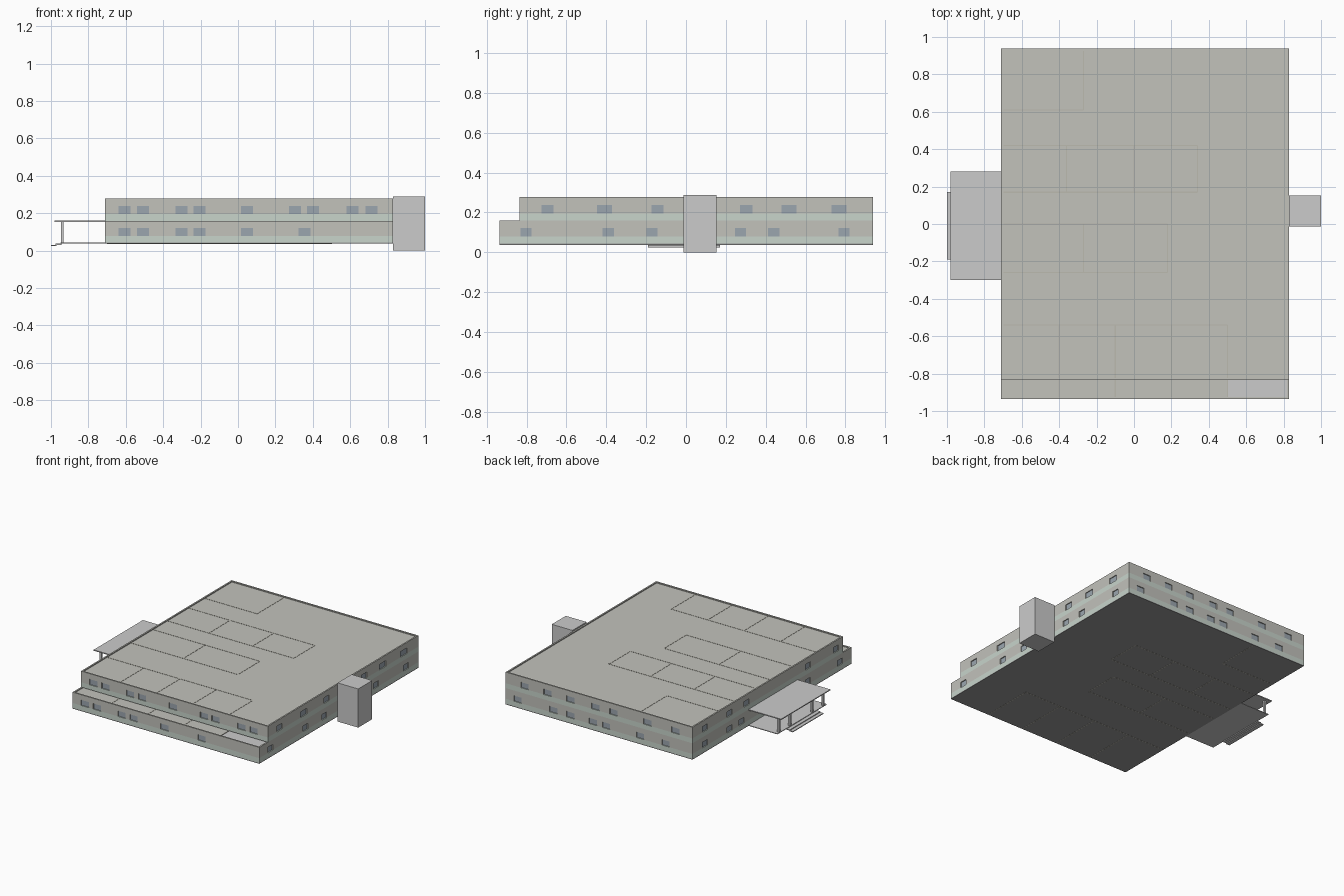
import bpy, bmesh
from mathutils import Vector

if "Cube" in bpy.data.objects:
    bpy.data.objects.remove(bpy.data.objects["Cube"])

def mat(name, c):
    m = bpy.data.materials.new(name)
    m.diffuse_color = (*c, 1)
    m.use_nodes = True
    m.node_tree.nodes["Principled BSDF"].inputs["Base Color"].default_value = m.diffuse_color
    return m

WALL = mat("wall_plaster", (0.54, 0.54, 0.50))
BAND = mat("pale_green_band", (0.58, 0.66, 0.60))
GLASS = mat("window_glass", (0.33, 0.38, 0.43))
TRIM = mat("partition_stone", (0.50, 0.49, 0.43))
DARK = mat("dark_slab", (0.32, 0.32, 0.32))

def boxes(name, items, m=None):
    """One object from a list of (x0, x1, y0, y1, z0, z1) boxes."""
    bm = bmesh.new()
    for x0, x1, y0, y1, z0, z1 in items:
        c = Vector(((x0 + x1) / 2, (y0 + y1) / 2, (z0 + z1) / 2))
        s = Vector((abs(x1 - x0), abs(y1 - y0), z1 - z0))
        for v in bmesh.ops.create_cube(bm, size=1)["verts"]:
            v.co = c + v.co * s
    me = bpy.data.meshes.new(name)
    bm.to_mesh(me)
    bm.free()
    ob = bpy.data.objects.new(name, me)
    bpy.context.collection.objects.link(ob)
    if m:
        me.materials.append(m)
    return ob

X0, X1, Y1 = -0.71, 0.83, 0.938
T = 0.011

def wall(name, axis, face, inward, a, b, z0, z1, wins):
    """Wall along an axis: band below, piers between windows, header above."""
    def bx(p, q, d0, d1, lo, hi):
        f0, f1 = face + inward * d0, face + inward * d1
        f0, f1 = min(f0, f1), max(f0, f1)
        return (p, q, f0, f1, lo, hi) if axis == 'x' else (f0, f1, p, q, lo, hi)
    sill, head = z0 + 0.036, z0 + 0.078
    body, glass, p = [bx(a, b, 0, T, head, z1)], [], a
    for c, w in sorted(wins):
        body.append(bx(p, c - w / 2, 0, T, sill, head))
        glass.append(bx(c - w / 2, c + w / 2, T * 0.6, T * 0.8, sill, head))
        p = c + w / 2
    body.append(bx(p, b, 0, T, sill, head))
    boxes(name + "_wall", body, WALL)
    boxes(name + "_band", [bx(a, b, 0, T, z0, sill)], BAND)
    boxes(name + "_windows", glass, GLASS)

def even(cs, w=0.064):
    return [(c, w) for c in cs]

front_up = even([-0.607, -0.507, -0.303, -0.205, 0.048, 0.305, 0.40, 0.613, 0.715])
front_low = even([-0.607, -0.507, -0.303, -0.205, 0.048, 0.355])
right_up = [(-0.695, 0.06), (-0.41, 0.075), (-0.142, 0.06),
            (0.302, 0.063), (0.517, 0.075), (0.768, 0.075)]
right_low = even([-0.803, -0.39, -0.17, 0.273, 0.44, 0.793], 0.056)
back_up = even([0.673, 0.484, 0.295, 0.089, -0.06, -0.34, -0.57])
back_low = even([0.73, 0.435, 0.295, 0.11, 0.0, -0.28, -0.49])
left_up = even([0.79, 0.50, 0.30, -0.42, -0.75], 0.06)
left_low = even([0.79, 0.50, 0.36, -0.42, -0.80], 0.06)

# Two storeys, the upper one set back at the front
for n, y0, z0, z1, f, r, bk, l in (
        ("lower", -0.935, 0.043, 0.159, front_low, right_low, back_low, left_low),
        ("upper", -0.835, 0.159, 0.278, front_up, right_up, back_up, left_up)):
    wall(n + "_front", 'x', y0, 1, X0, X1, z0, z1, f)
    wall(n + "_back", 'x', Y1, -1, X0, X1, z0, z1, bk)
    wall(n + "_right", 'y', X1, -1, y0 + T, Y1 - T, z0, z1, r)
    wall(n + "_left", 'y', X0, 1, y0 + T, Y1 - T, z0, z1, l)

# Ground slab, middle slab with front terrace, recessed roof
boxes("ground_slab", [(X0, X1, -0.935, Y1, 0.037, 0.043)], DARK)
boxes("middle_slab", [(X0 + T, 0.50, -0.924, Y1 - T, 0.146, 0.153),
                      (0.50, X1 - T, -0.82, Y1 - T, 0.146, 0.153)], WALL)
boxes("terrace_deck", [(0.50, X1 - T, -0.924, -0.82, 0.144, 0.151)])
boxes("roof", [(X0 + T, X1 - T, -0.824, Y1 - T, 0.262, 0.271)], WALL)

# Partition walls whose tops show as lines on the roof
H = [(-0.70, -0.27, 0.61), (-0.70, 0.34, 0.42), (-0.70, 0.34, 0.17),
     (-0.70, 0.18, 0.0), (-0.70, 0.18, -0.26), (-0.70, 0.50, -0.54)]
V = [(-0.27, 0.61, 0.925), (-0.36, 0.17, 0.42), (0.0, 0.17, 0.42), (0.34, 0.17, 0.42),
     (-0.27, -0.26, 0.0), (0.18, -0.26, 0.0)]
V += [(x, -0.83, -0.54) for x in (-0.40, -0.10, 0.20, 0.50)]
h = 0.003
parts = [(a, b, y - h, y + h, 0.036, 0.2725) for a, b, y in H]
parts += [(x - h, x + h, a, b, 0.036, 0.2725) for x, a, b in V]
parts += [(x - h, x + h, -0.925, -0.83, 0.036, 0.1545) for x in (-0.40, -0.10, 0.20, 0.50)]
boxes("partitions", parts, TRIM)

# Service tower on the right
boxes("service_tower", [(X1, 1.0, -0.013, 0.152, 0.0, 0.288)])

# Entrance porch on the left
boxes("porch_floor", [(-0.95, X0, -0.30, 0.28, 0.038, 0.043)])
boxes("porch_roof", [(-0.98, X0, -0.30, 0.28, 0.153, 0.160)])
boxes("porch_posts", [(-0.947, -0.932, y - 0.008, y + 0.008, 0.043, 0.153)
                      for y in (-0.27, -0.14, 0.12, 0.25)])
boxes("porch_steps", [(-0.975, -0.945, -0.19, 0.17, 0.031, 0.037),
                      (-1.0, -0.97, -0.19, 0.17, 0.025, 0.031)])
